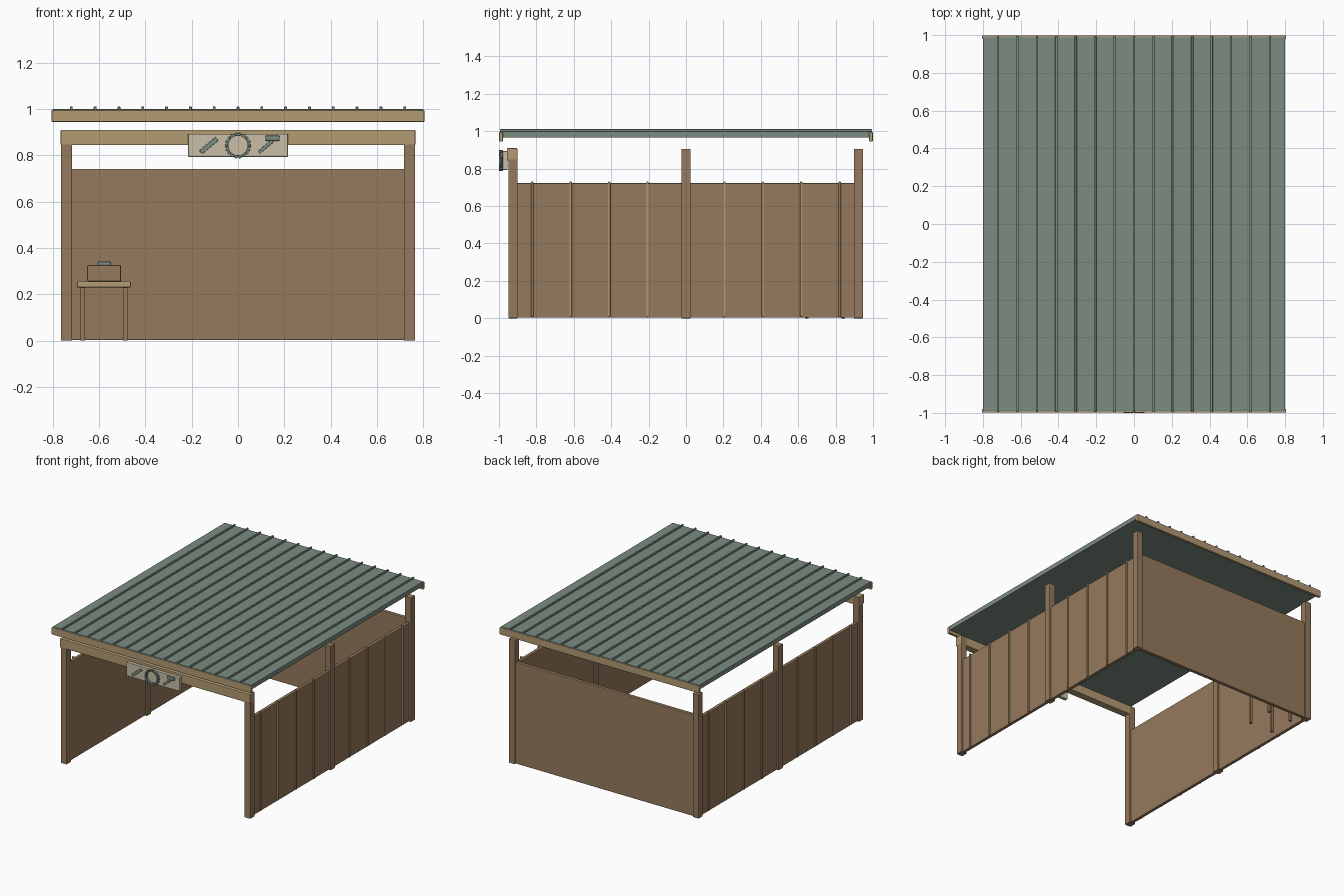
import bpy, bmesh, math
from mathutils import Matrix, Vector

if "Cube" in bpy.data.objects:
    bpy.data.objects.remove(bpy.data.objects["Cube"])


def material(name, rgb):
    m = bpy.data.materials.new(name)
    m.diffuse_color = (*rgb, 1)
    m.use_nodes = True
    m.node_tree.nodes["Principled BSDF"].inputs["Base Color"].default_value = m.diffuse_color
    return m


BROWN = material("brown wood", (0.305, 0.195, 0.109))
TAN = material("tan wood", (0.45, 0.325, 0.17))
GREEN = material("grey green metal", (0.20, 0.265, 0.225))
CREAM = material("cream board", (0.58, 0.52, 0.38))


def finish(name, bm, mat, bevel=0.0):
    me = bpy.data.meshes.new(name)
    bm.to_mesh(me)
    bm.free()
    me.materials.append(mat)
    ob = bpy.data.objects.new(name, me)
    bpy.context.collection.objects.link(ob)
    if bevel:
        mod = ob.modifiers.new("soft edges", 'BEVEL')
        mod.width = bevel
        mod.segments = 2
    return ob


def box(name, x, y, z, mat, bevel=0.003, tilt=0.0):
    """Box from (min, max) pairs, optionally tilted about the y axis."""
    bm = bmesh.new()
    bmesh.ops.create_cube(bm, size=1)
    size = [b - a for a, b in (x, y, z)]
    mid = Vector([(a + b) / 2 for a, b in (x, y, z)])
    bmesh.ops.transform(bm, verts=bm.verts, matrix=Matrix.Diagonal((*size, 1)))
    ob = finish(name, bm, mat, bevel)
    ob.location = mid
    ob.rotation_euler[1] = tilt
    return ob


# Roof sheet, ribs and fascia boards
box("roof_sheet", (-0.8, 0.8), (-0.99, 0.99), (0.966, 1.0), GREEN, 0.002)
for i in range(-7, 8):
    cx = i * 0.1028
    box("roof_rib", (cx - 0.006, cx + 0.006), (-0.995, 0.995), (0.996, 1.011), GREEN, 0.003)
for s, part in ((-1, "front_fascia"), (1, "back_fascia")):
    y = sorted((s * 0.979, s * 0.999))
    box(part, (-0.805, 0.805), y, (0.944, 0.996), TAN, 0.005)

# Posts, side walls and battens on both sides
for s, side in ((-1, "left"), (1, "right")):
    for cy, where in ((-0.925, "front"), (0, "middle"), (0.922, "back")):
        box(f"{side}_{where}_post", sorted((s * 0.716, s * 0.765)),
            (cy - 0.025, cy + 0.025), (0, 0.905), BROWN, 0.004)
    for y0, y1 in ((-0.91, -0.01), (0.01, 0.91)):
        box(f"{side}_wall_panel", sorted((s * 0.728, s * 0.752)),
            (y0, y1), (0.003, 0.722), BROWN, 0.004)
    for k in (-4, -3, -2, -1, 1, 2, 3, 4):
        cy = k * 0.2055
        box(f"{side}_batten", sorted((s * 0.746, s * 0.761)),
            (cy - 0.006, cy + 0.006), (0.008, 0.73), TAN, 0.003)

# Back wall and front beam
box("back_wall", (-0.74, 0.74), (0.912, 0.938), (0.003, 0.742), BROWN, 0.004)
box("front_beam", (-0.766, 0.766), (-0.957, -0.903), (0.844, 0.91), TAN, 0.004)

# Sign board
box("sign_board", (-0.215, 0.215), (-0.98, -0.955), (0.794, 0.893), CREAM, 0.002)
ICON_Y = (-0.993, -0.978)

# Plank icon on the sign
box("sign_bar", (-0.172, -0.08), ICON_Y, (0.833, 0.853), GREEN, 0.002, math.radians(-40))

# Hammer icon on the sign
box("sign_hammer_handle", (0.082, 0.158), ICON_Y, (0.831, 0.845), GREEN, 0.002, math.radians(-40))
box("sign_hammer_head", (0.118, 0.18), ICON_Y, (0.862, 0.886), GREEN, 0.006)


# Toothed ring icon on the sign
def ring(name, cz, r_in, r_out, y0, y1, n=40):
    bm = bmesh.new()
    profile = ((r_in, y0), (r_out, y0), (r_out, y1), (r_in, y1))
    loops = []
    for i in range(n):
        a = 2 * math.pi * i / n
        loops.append([bm.verts.new((r * math.cos(a), y, cz + r * math.sin(a)))
                      for r, y in profile])
    for i in range(n):
        p, q = loops[i], loops[(i + 1) % n]
        for j in range(4):
            k = (j + 1) % 4
            bm.faces.new((p[j], p[k], q[k], q[j]))
    bmesh.ops.recalc_face_normals(bm, faces=bm.faces)
    return finish(name, bm, GREEN)


ring("sign_gear_ring", 0.843, 0.042, 0.051, -0.996, -0.978)
for i in range(18):
    a = 2 * math.pi * i / 18
    gx, gz = 0.05 * math.cos(a), 0.843 + 0.05 * math.sin(a)
    box("sign_gear_tooth", (gx - 0.006, gx + 0.006), (-1.0, -0.978),
        (gz - 0.006, gz + 0.006), GREEN, 0.002, -a)

# Work table
box("table_top", (-0.695, -0.462), (0.622, 0.864), (0.23, 0.256), TAN, 0.004)
for cx in (-0.671, -0.486):
    for cy in (0.646, 0.84):
        box("table_leg", (cx - 0.01, cx + 0.01), (cy - 0.01, cy + 0.01), (0, 0.232), BROWN, 0.002)

# Toolbox with handle
box("toolbox", (-0.651, -0.505), (0.705, 0.785), (0.256, 0.327), BROWN, 0.005)
box("toolbox_handle", (-0.606, -0.549), (0.735, 0.755), (0.326, 0.342), GREEN, 0.004)
